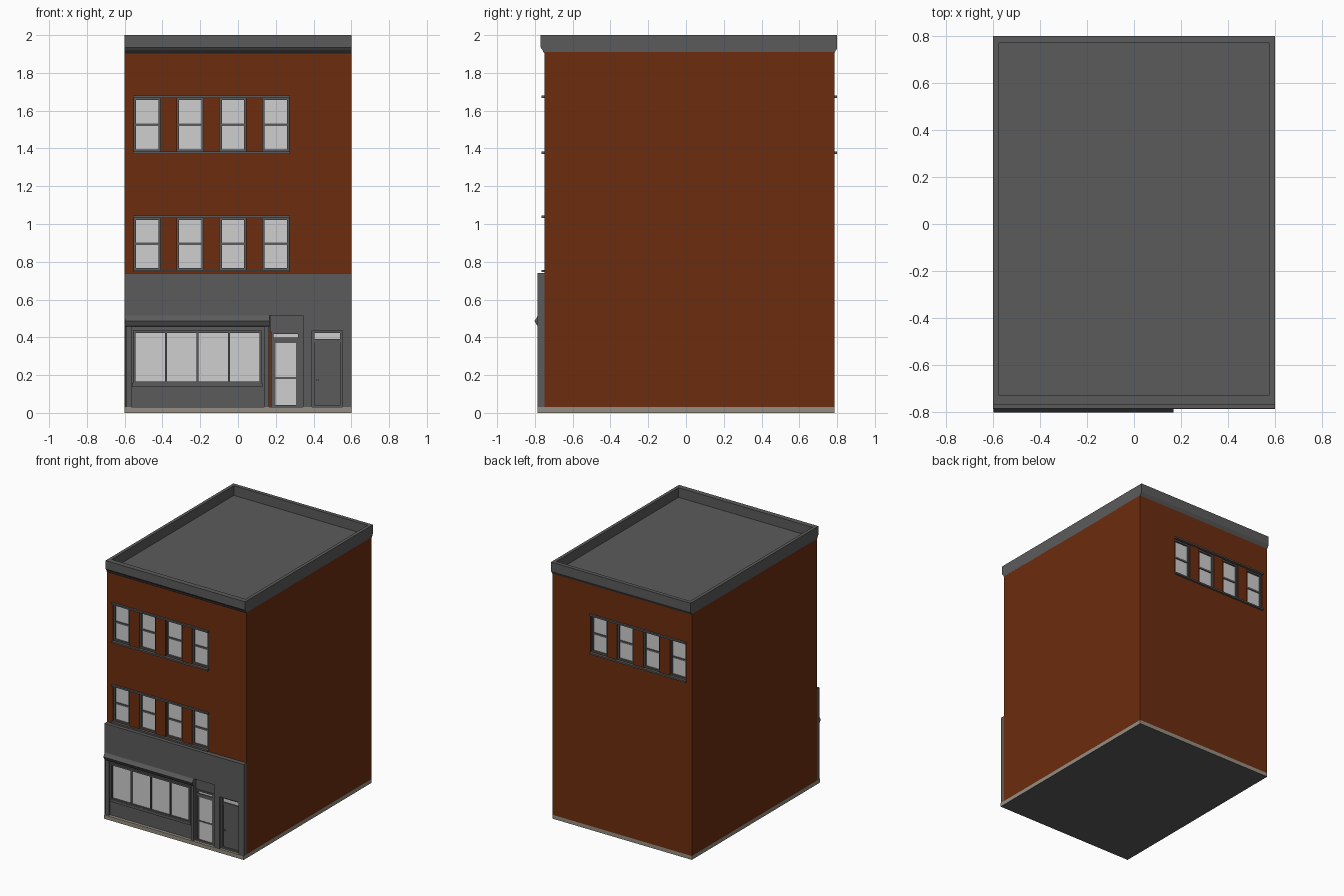
import bpy, bmesh

if "Cube" in bpy.data.objects:
    bpy.data.objects.remove(bpy.data.objects["Cube"])


def material(name, rgb):
    m = bpy.data.materials.new(name)
    m.diffuse_color = (*rgb, 1)
    m.use_nodes = True
    m.node_tree.nodes["Principled BSDF"].inputs["Base Color"].default_value = m.diffuse_color
    return m


BRICK = material("brick red", (0.150, 0.026, 0.0044))
GREY = material("dark grey", (0.105, 0.105, 0.105))
GLASS = material("pale glass", (0.62, 0.62, 0.62))
STONE = material("concrete", (0.30, 0.275, 0.227))
BRASS = material("brass", (0.30, 0.20, 0.08))


def finish(name, bm, *mats):
    bmesh.ops.recalc_face_normals(bm, faces=bm.faces)
    me = bpy.data.meshes.new(name)
    bm.to_mesh(me)
    bm.free()
    for m in mats:
        me.materials.append(m)
    ob = bpy.data.objects.new(name, me)
    bpy.context.collection.objects.link(ob)
    return ob


def boxes(name, items, *mats):
    """One object from (x0, x1, y0, y1, z0, z1) boxes."""
    bm = bmesh.new()
    for x0, x1, y0, y1, z0, z1 in items:
        vs = bmesh.ops.create_cube(bm, size=1)["verts"]
        for v in vs:
            v.co = (x1 if v.co.x > 0 else x0, y1 if v.co.y > 0 else y0,
                    z1 if v.co.z > 0 else z0)
    return finish(name, bm, *mats)


def extrude_x(name, profile, x0, x1, mat):
    """Prism along x from a (y, z) profile."""
    bm = bmesh.new()
    f = bm.faces.new([bm.verts.new((x0, y, z)) for y, z in profile])
    ext = bmesh.ops.extrude_face_region(bm, geom=[f])["geom"]
    bmesh.ops.translate(bm, vec=(x1 - x0, 0, 0),
                        verts=[g for g in ext if isinstance(g, bmesh.types.BMVert)])
    return finish(name, bm, mat)


def cut(ob, cutter):
    mod = ob.modifiers.new("cut", 'BOOLEAN')
    mod.operation = 'DIFFERENCE'
    mod.solver = 'EXACT'
    mod.object = cutter
    bpy.context.view_layer.update()
    me = bpy.data.meshes.new_from_object(
        ob.evaluated_get(bpy.context.evaluated_depsgraph_get()))
    ob.modifiers.clear()
    ob.data = me
    bpy.data.objects.remove(cutter)


def frame(x0, x1, z0, z1, w, y0, y1):
    return [(x0, x0 + w, y0, y1, z0, z1), (x1 - w, x1, y0, y1, z0, z1),
            (x0 + w, x1 - w, y0, y1, z0, z0 + w), (x0 + w, x1 - w, y0, y1, z1 - w, z1)]


FRONT, BACK = -0.75, 0.785
DEEP = 0.03
WIN_X = [(-0.55, -0.41), (-0.323, -0.183), (-0.097, 0.043), (0.13, 0.27)]
# wall plane, inward direction, bottom, top of each window row
ROWS = {"front_upper": (FRONT, 1, 1.383, 1.668), "front_lower": (FRONT, 1, 0.757, 1.033),
        "back_upper": (BACK, -1, 1.383, 1.668)}

# foundation slab, dark underneath
slab = boxes("foundation", [(-0.6, 0.6, -0.787, BACK, 0, 0.03)], STONE, GREY)
for p in slab.data.polygons:
    p.material_index = int(p.normal.z < -0.5)

# brick body with window recesses
body = boxes("brick_body", [(-0.6, 0.6, FRONT, BACK, 0.03, 1.91)], BRICK)
holes = []
for wall, s, z0, z1 in ROWS.values():
    ya, yb = sorted((wall - s * 0.05, wall + s * DEEP))
    holes += [(a, b, ya, yb, z0, z1) for a, b in WIN_X]
cut(body, boxes("window_cutter", holes, BRICK))

# upper windows: frames, middle rails, glass, sill and lintel strips
for name, (wall, s, z0, z1) in ROWS.items():
    def span(a, b):
        return sorted((wall + s * a, wall + s * b))
    fr, gl = [], []
    zm = (z0 + z1) / 2
    for a, b in WIN_X:
        fr += frame(a, b, z0, z1, 0.011, *span(0.008, DEEP))
        fr.append((a + 0.011, b - 0.011, *span(0.015, DEEP), zm - 0.007, zm + 0.007))
        gl.append((a + 0.011, b - 0.011, *span(0.022, DEEP - 0.001), z0 + 0.011, z1 - 0.011))
    boxes(name + "_window_frames", fr, GREY)
    boxes(name + "_window_glass", gl, GLASS)
    boxes(name + "_sill_and_lintel",
          [(-0.555, 0.275, *span(-0.015, 0.004), z, z + 0.012) for z in (z0 - 0.012, z1)], GREY)

# cornice with sloped underside and sunken roof
cornice = extrude_x("cornice_and_roof",
                    [(FRONT, 1.905), (-0.757, 1.912), (-0.757, 1.918), (-0.77, 1.935), (-0.77, 2.0),
                     (0.8, 2.0), (0.8, 1.93), (BACK, 1.905)], -0.6, 0.6, GREY)
cut(cornice, boxes("roof_cutter", [(-0.575, 0.575, -0.73, 0.77, 1.925, 2.1)], GREY))

# shopfront panel with openings for the shop and the side door
SF = -0.785
boxes("shopfront_panel", [
    (-0.6, 0.6, SF, FRONT, 0.515, 0.74),
    (-0.6, -0.595, SF, FRONT, 0.03, 0.515),
    (0.345, 0.392, SF, FRONT, 0.03, 0.515),
    (0.392, 0.553, SF, FRONT, 0.435, 0.515),
    (0.553, 0.6, SF, FRONT, 0.03, 0.515)], GREY)

# display window surround, stall riser and pilasters
boxes("display_surround", [
    (-0.565, 0.14, -0.762, FRONT, 0.03, 0.155),
    (-0.565, 0.14, -0.762, FRONT, 0.435, 0.515),
    (-0.565, -0.555, -0.762, FRONT, 0.155, 0.435),
    (0.125, 0.14, -0.762, FRONT, 0.155, 0.435),
    (-0.592, -0.565, -0.78, FRONT, 0.03, 0.46),
    (0.14, 0.165, -0.78, FRONT, 0.03, 0.46),
    (-0.56, 0.13, -0.772, FRONT, 0.138, 0.158)], GREY)
boxes("display_frame", frame(-0.555, 0.125, 0.155, 0.435, 0.012, -0.77, FRONT)
      + [(x - 0.005, x + 0.005, -0.766, FRONT, 0.167, 0.423)
         for x in (-0.382, -0.215, -0.048)], GREY)
boxes("display_glass", [(-0.543, 0.113, -0.757, FRONT, 0.167, 0.423)], GLASS)

# rolled awning box above the display window
extrude_x("awning_box", [(-0.784, 0.515), (-0.79, 0.505), (-0.802, 0.487), (-0.79, 0.465),
                         (-0.784, 0.458), (-0.755, 0.458), (-0.755, 0.515)], -0.597, 0.168, GREY)

# glazed shop door with transom and head panel
boxes("shop_door_frame", frame(0.175, 0.33, 0.03, 0.43, 0.012, -0.765, FRONT)
      + [(0.187, 0.318, -0.763, FRONT, 0.383, 0.4),
         (0.17, 0.345, -0.76, FRONT, 0.43, 0.515),
         (0.33, 0.345, -0.76, FRONT, 0.03, 0.43)], GREY)
boxes("shop_door", frame(0.187, 0.318, 0.03, 0.383, 0.012, -0.759, FRONT)
      + [(0.199, 0.306, -0.759, FRONT, 0.18, 0.19)], GREY)
boxes("shop_door_glass", [(0.199, 0.306, -0.755, FRONT, 0.042, 0.371),
                          (0.187, 0.318, -0.755, FRONT, 0.4, 0.418)], GLASS)

# solid side door with transom and knob
boxes("side_door_frame", frame(0.392, 0.553, 0.03, 0.435, 0.013, -0.768, FRONT)
      + [(0.405, 0.54, -0.764, FRONT, 0.372, 0.39)], GREY)
boxes("side_door", [(0.405, 0.54, -0.758, FRONT, 0.03, 0.372)], GREY)
boxes("side_door_transom_glass", [(0.405, 0.54, -0.756, FRONT, 0.39, 0.422)], GLASS)
boxes("side_door_knob", [(0.416, 0.425, -0.768, -0.758, 0.17, 0.18)], BRASS)
